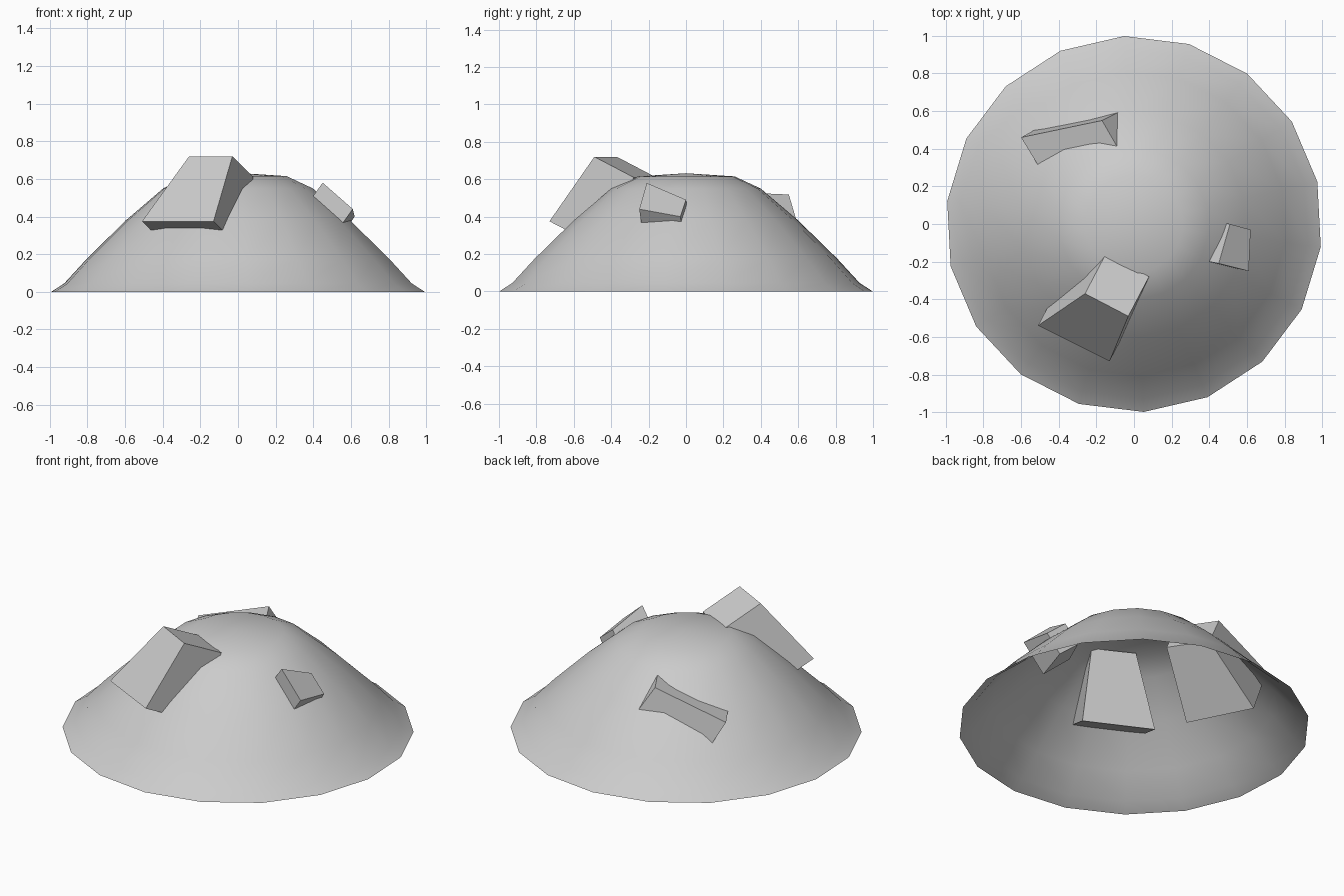
import bpy, bmesh, math
from mathutils import Vector as V

if "Cube" in bpy.data.objects:
    bpy.data.objects.remove(bpy.data.objects["Cube"])


def finish(name, bm, smooth):
    bmesh.ops.recalc_face_normals(bm, faces=bm.faces)
    for f in bm.faces:
        f.smooth = smooth
    me = bpy.data.meshes.new(name)
    bm.to_mesh(me)
    bm.free()
    ob = bpy.data.objects.new(name, me)
    bpy.context.collection.objects.link(ob)
    return ob


# Mound: 18-sided open shell lathed from a (radius, height) profile
SIDES = 18
profile = [(1.0, 0), (.93, .045), (.81, .175), (.6, .38), (.4, .55), (.26, .615)]
bm = bmesh.new()
rings = []
for r, z in profile:
    angles = [math.radians(13 + 360 / SIDES * i) for i in range(SIDES)]
    rings.append([bm.verts.new((r * math.cos(a), r * math.sin(a), z)) for a in angles])
for lo, hi in zip(rings, rings[1:]):
    for i in range(SIDES):
        j = (i + 1) % SIDES
        bm.faces.new((lo[i], lo[j], hi[j], hi[i]))
top = bm.verts.new((0, 0, .632))
for i in range(SIDES):
    bm.faces.new((rings[-1][i], rings[-1][(i + 1) % SIDES], top))
for f in bm.faces:
    f.normal_update()
finish("mound", bm, True)


# Rocks: tapered blocks, each end given by a corner and its two edge directions
def rock(name, small, big):
    bm = bmesh.new()
    ends = []
    for corner, u, v in (small, big):
        c, u, v = V(corner), V(u), V(v)
        ends.append([bm.verts.new(p) for p in (c, c + u, c + u + v, c + v)])
    a, b = ends
    bm.faces.new(a)
    bm.faces.new(b[::-1])
    for i in range(4):
        j = (i + 1) % 4
        bm.faces.new((a[i], b[i], b[j], a[j]))
    finish(name, bm, False)


rock("front_rock",
     ((-.26, -.37, .72), (.23, -.12, 0), (.11, .21, -.11)),
     ((-.51, -.54, .375), (.38, -.19, 0), (.165, .315, -.165)))
rock("right_rock",
     ((.51, 0, .49), (.11, -.03, -.09), (-.08, .016, -.115)),
     ((.45, -.21, .58), (.16, -.04, -.14), (-.125, .025, -.175)))
rock("back_rock",
     ((-.17, .55, .518), (.13, -.225, .01), (.12, .06, -.205)),
     ((-.60, .46, .38), (.21, -.345, -.02), (.18, .10, -.35)))
